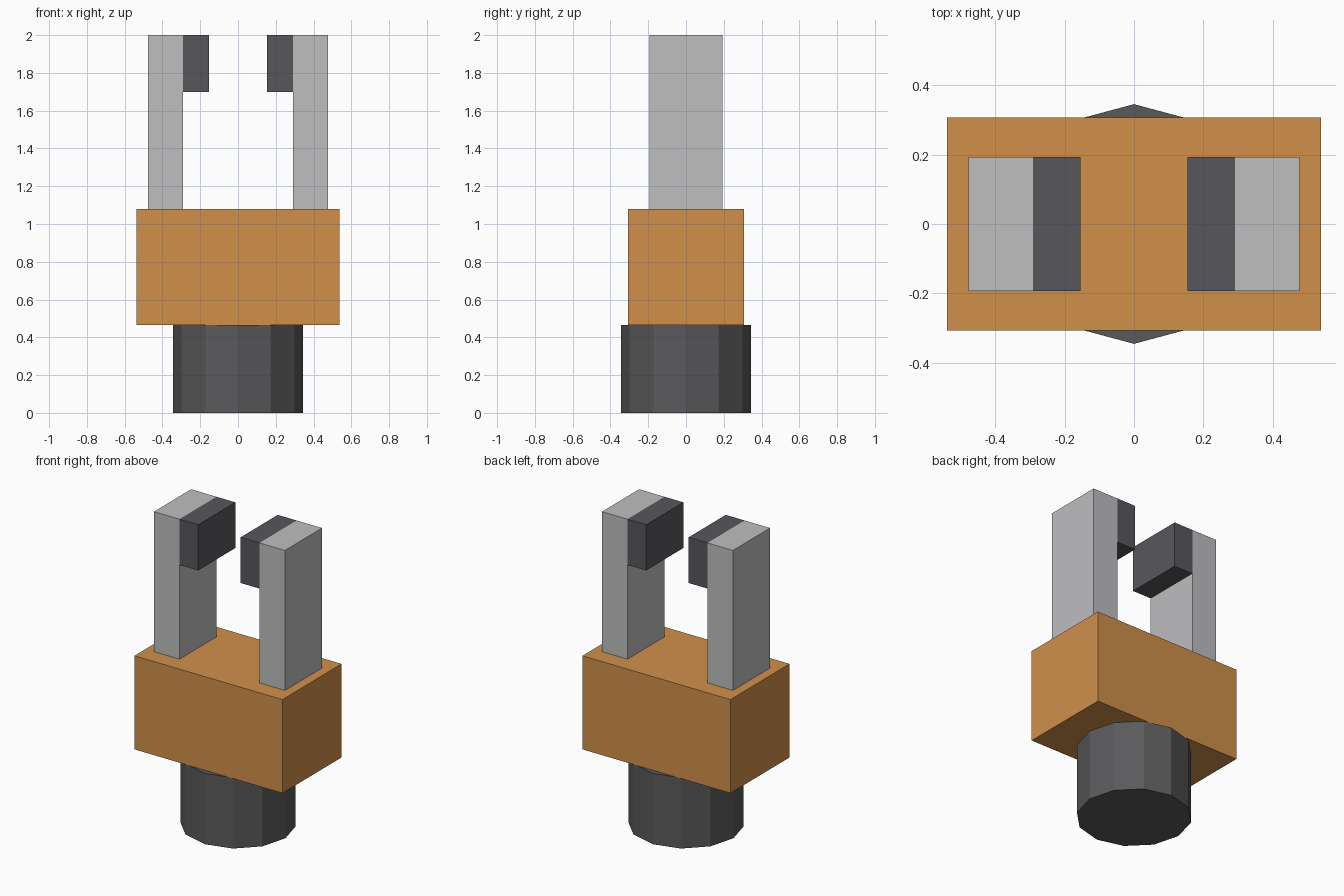
import bpy
from mathutils import Matrix
import bmesh

old = bpy.data.objects.get("Cube")
if old:
    bpy.data.objects.remove(old, do_unlink=True)


def material(name, rgb):
    mat = bpy.data.materials.new(name)
    mat.use_nodes = True
    color = (*rgb, 1.0)
    mat.diffuse_color = color
    mat.node_tree.nodes["Principled BSDF"].inputs["Base Color"].default_value = color
    return mat


def add_object(name, bm, mat):
    mesh = bpy.data.meshes.new(name)
    bm.to_mesh(mesh)
    bm.free()
    mesh.materials.append(mat)
    obj = bpy.data.objects.new(name, mesh)
    bpy.context.collection.objects.link(obj)
    return obj


def box(name, low, high, mat):
    center = [(a + b) / 2 for a, b in zip(low, high)]
    size = [abs(b - a) for a, b in zip(low, high)]
    bm = bmesh.new()
    bmesh.ops.create_cube(
        bm, size=1, matrix=Matrix.Translation(center) @ Matrix.Diagonal((*size, 1)))
    return add_object(name, bm, mat)


orange = material("orange paint", (0.627, 0.28, 0.071))
light_grey = material("light grey metal", (0.517, 0.517, 0.53))
dark_grey = material("dark grey rubber", (0.097, 0.095, 0.107))
base_grey = material("dark grey metal", (0.102, 0.102, 0.106))

base_top, body_top, top = 0.465, 1.08, 2.0

# Twelve-sided mounting base
bm = bmesh.new()
bmesh.ops.create_cone(
    bm, cap_ends=True, segments=12, radius1=0.345, radius2=0.345,
    depth=base_top, matrix=Matrix.Translation((0, 0, base_top / 2)))
add_object("mounting_base", bm, base_grey)

# Gripper body
box("body", (-0.538, -0.307, base_top), (0.538, 0.307, body_top), orange)

# Mirrored fingers with inner grip pads
for side, s in (("left", 1), ("right", -1)):
    box(side + "_finger", (s * 0.291, -0.193, body_top), (s * 0.476, 0.193, top), light_grey)
    box(side + "_grip_pad", (s * 0.154, -0.193, 1.70), (s * 0.291, 0.193, top), dark_grey)
